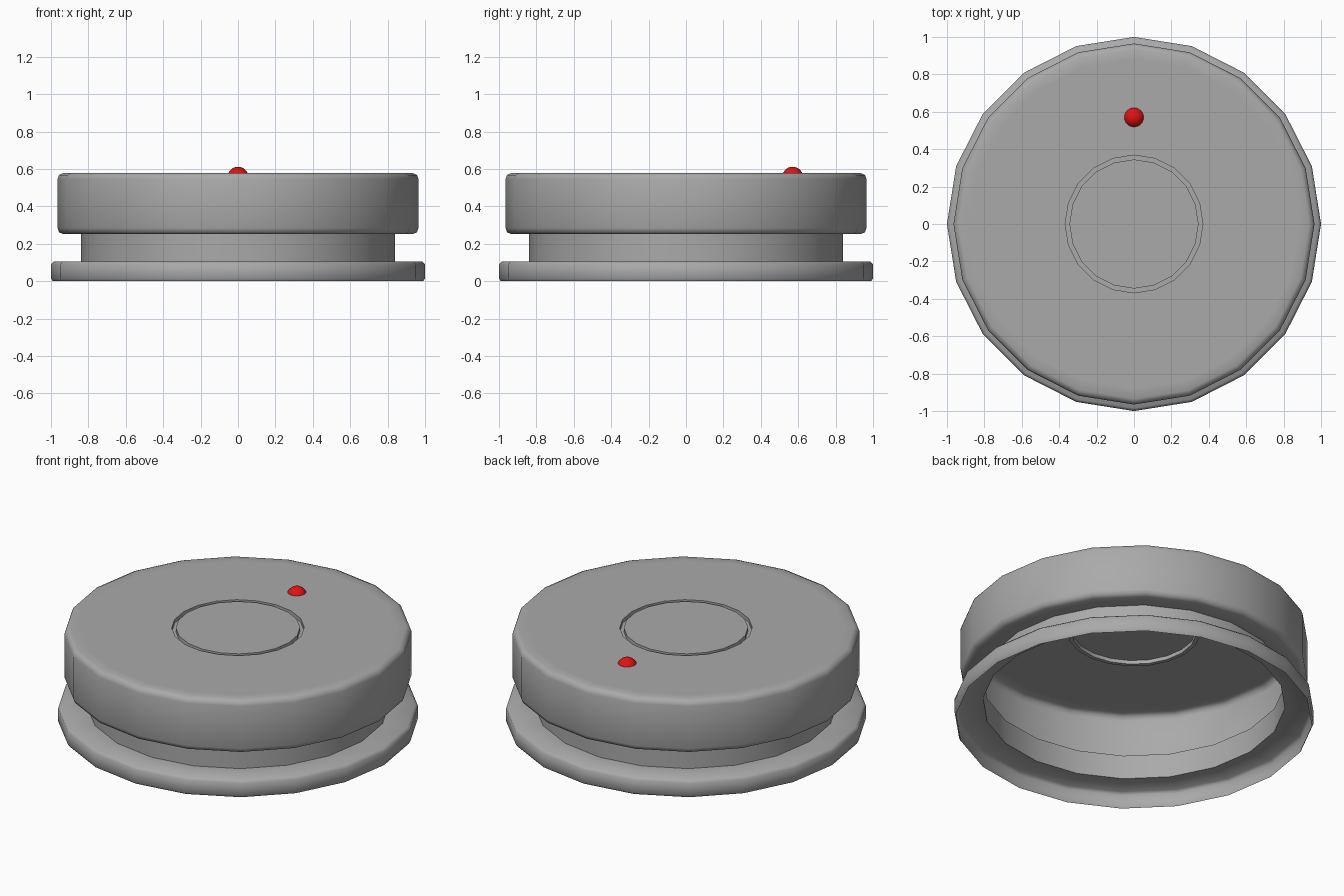
import bpy, bmesh
from math import cos, sin, tau, radians

cube = bpy.data.objects.get("Cube")
if cube:
    bpy.data.objects.remove(cube, do_unlink=True)

SIDES = 20


def material(name, rgb):
    mat = bpy.data.materials.new(name)
    mat.use_nodes = True
    mat.diffuse_color = (*rgb, 1)
    mat.node_tree.nodes["Principled BSDF"].inputs["Base Color"].default_value = (*rgb, 1)
    return mat


def finish(name, bm, mat, angle):
    mesh = bpy.data.meshes.new(name)
    bm.to_mesh(mesh)
    bm.free()
    mesh.materials.append(mat)
    obj = bpy.data.objects.new(name, mesh)
    bpy.context.collection.objects.link(obj)
    bpy.ops.object.select_all(action="DESELECT")
    obj.select_set(True)
    bpy.context.view_layer.objects.active = obj
    bpy.ops.object.shade_smooth_by_angle(angle=radians(angle))
    return obj


def lathe(name, profile, mat):
    """Turn an (r, z) profile, running from the centre outward and down, into an open sheet."""
    bm = bmesh.new()
    rings = [[bm.verts.new((r * cos(tau * i / SIDES), r * sin(tau * i / SIDES), z))
              for i in range(SIDES)] for r, z in profile]
    bm.faces.new(rings[0])
    for a, b in zip(rings, rings[1:]):
        for i in range(SIDES):
            j = (i + 1) % SIDES
            bm.faces.new((a[i], b[i], b[j], a[j]))
    return finish(name, bm, mat, 50)


grey = material("grey metal", (0.4, 0.4, 0.4))
red = material("red marker", (0.75, 0.006, 0.006))

TOP, GROOVE = 0.578, 0.555
# Hollow cap: centre disc, groove, rounded rim, neck, bottom flange
lathe("cap_shell", [
    (0.345, TOP), (0.345, GROOVE), (0.368, GROOVE), (0.368, TOP),
    (0.88, TOP), (0.935, TOP), (0.957, 0.568), (0.965, 0.545),
    (0.965, 0.285), (0.957, 0.262), (0.935, 0.252),
    (0.84, 0.252), (0.84, 0.105),
    (0.985, 0.105), (1.0, 0.09), (1.0, 0.015), (0.99, 0.0),
], grey)

# Indicator bead sunk into the top
bm = bmesh.new()
bmesh.ops.create_uvsphere(bm, u_segments=24, v_segments=14, radius=0.056)
bead = finish("indicator_bead", bm, red, 40)
bead.location = (0, 0.57, 0.556)
